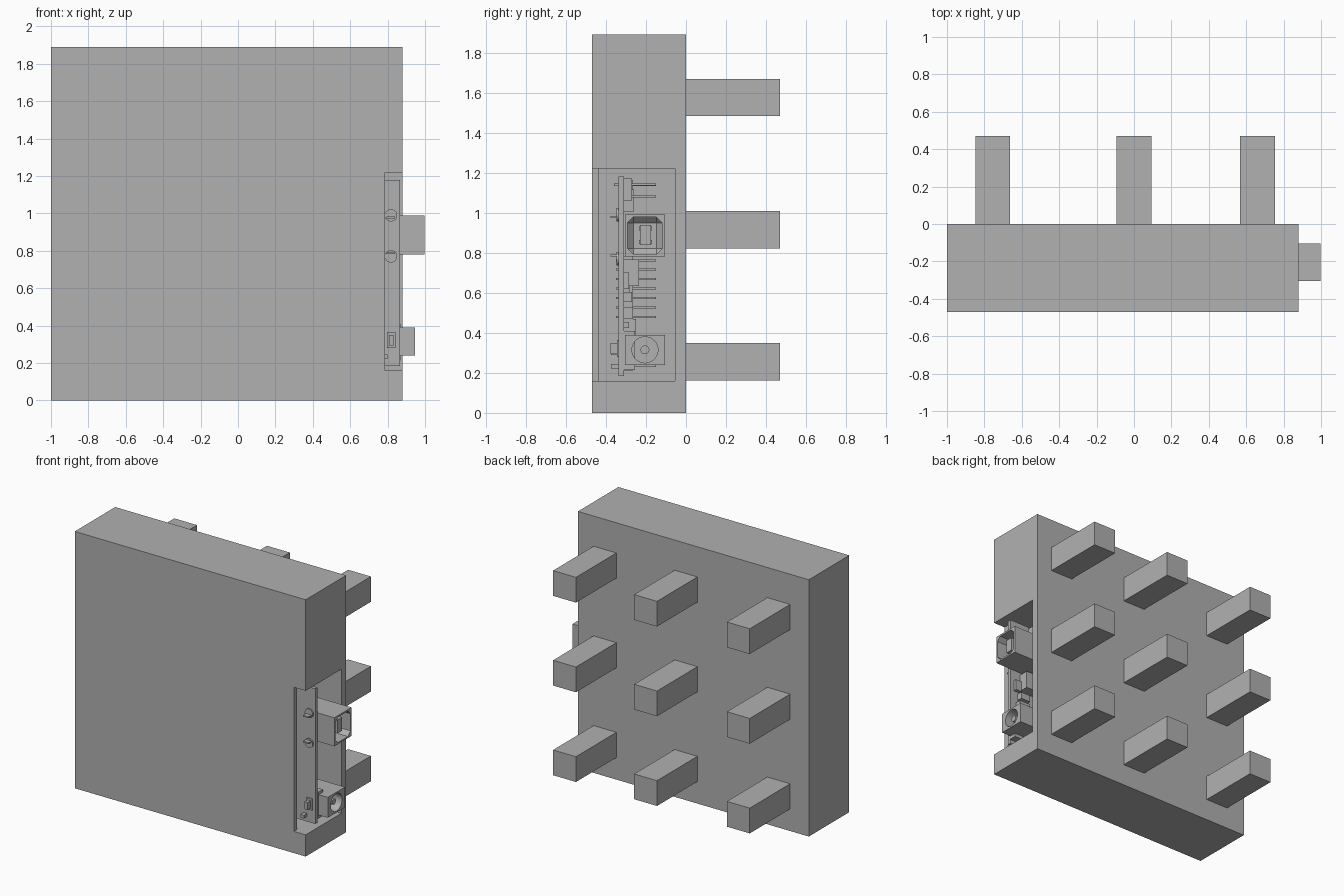
import bpy
import math

cube = bpy.data.objects.get("Cube")
if cube:
    bpy.data.objects.remove(cube, do_unlink=True)

grey = bpy.data.materials.new("plain grey")
grey.use_nodes = True
colour = (0.44, 0.44, 0.44, 1)
grey.diffuse_color = colour
grey.node_tree.nodes["Principled BSDF"].inputs["Base Color"].default_value = colour


def finish(ob, name):
    ob.name = name
    ob.data.materials.clear()
    ob.data.materials.append(grey)
    return ob


def box(name, x, y, z):
    """Box from (min, max) pairs."""
    bpy.ops.mesh.primitive_cube_add(size=1)
    ob = bpy.context.object
    for v in ob.data.vertices:
        v.co = [r[0] if c < 0 else r[1] for c, r in zip(v.co, (x, y, z))]
    return finish(ob, name)


def rod(name, centre, radius, depth, axis, sides=32):
    """Cylinder along x or y."""
    turn = (0, math.pi / 2, 0) if axis == "x" else (math.pi / 2, 0, 0)
    bpy.ops.mesh.primitive_cylinder_add(vertices=sides, radius=radius, depth=depth,
                                        location=centre, rotation=turn)
    bpy.ops.object.shade_smooth_by_angle()
    return finish(bpy.context.object, name)


def chamfer(ob, width):
    mod = ob.modifiers.new("chamfer", "BEVEL")
    mod.width, mod.segments = width, 1
    bpy.context.view_layer.objects.active = ob
    bpy.ops.object.modifier_apply(modifier=mod.name)


def cut(ob, cutter):
    cutter.hide_render = True
    mod = ob.modifiers.new("cut", "BOOLEAN")
    mod.operation, mod.solver, mod.object = "DIFFERENCE", "EXACT", cutter
    bpy.context.view_layer.objects.active = ob
    bpy.ops.object.modifier_apply(modifier=mod.name)
    bpy.data.objects.remove(cutter, do_unlink=True)


# Case with a deep side pocket and a notch in its front lip
case = box("case", (-1, 0.88), (-0.47, 0), (0, 1.89))
cut(case, box("pocket_cutter", (-0.45, 0.95), (-0.435, -0.055), (0.16, 1.22)))
cut(case, box("lip_cutter", (0.785, 0.95), (-0.55, -0.4), (0.16, 1.22)))

# Nine square pegs on the back
for x in (-0.755, 0, 0.66):
    for z in (0.255, 0.915, 1.575):
        box("peg", (x - 0.093, x + 0.093), (-0.01, 0.47), (z - 0.093, z + 0.093))

# Circuit board
TOP = -0.31
box("circuit_board", (-0.42, 0.865), (-0.336, TOP), (0.185, 1.18))

# Square data socket: hollow shell, chamfered opening and tongue
socket = box("data_socket", (0.69, 0.998), (-0.305, -0.105), (0.78, 0.99))
mouth = box("mouth_cutter", (0.74, 1.1), (-0.293, -0.117), (0.792, 0.978))
chamfer(mouth, 0.03)
cut(socket, mouth)
box("socket_tongue", (0.73, 0.97), (-0.23, -0.175), (0.838, 0.938))
for z in (0.843, 0.91):
    for y in (-0.236, -0.175):
        box("socket_contact", (0.73, 0.95), (y, y + 0.006), (z, z + 0.02))

# Round power socket
jack = box("power_socket", (0.62, 0.945), (-0.305, -0.105), (0.24, 0.39))
cut(jack, rod("bore_cutter", (0.88, -0.205, 0.315), 0.065, 0.36, "x"))
rod("power_pin", (0.81, -0.205, 0.315), 0.022, 0.23, "x", 20)
box("power_socket_foot", (0.66, 0.87), (TOP, -0.255), (0.215, 0.41))

# Solder joints and tabs on the front of the board
for z, tab in ((0.99, 0.978), (0.77, 0.787)):
    rod("solder_pad", (0.818, -0.34, z), 0.033, 0.012, "y")
    box("socket_tab", (0.795, 0.84), (-0.378, -0.33), (tab - 0.005, tab + 0.005))
slot = box("power_tab_pad", (0.797, 0.843), (-0.345, -0.33), (0.28, 0.365))
box("power_tab", (0.808, 0.832), (-0.378, -0.33), (0.295, 0.35))
box("power_side_tab", (0.77, 0.798), (-0.375, -0.33), (0.222, 0.245))
box("power_rear_tab", (0.63, 0.65), (-0.375, -0.33), (0.29, 0.35))

# Pin strips along both long edges
for z, start in ((1.14, -0.3), (0.235, -0.35)):
    box("pin_strip", (start, 0.56), (TOP, -0.265), (z - 0.024, z + 0.024))
    for i in range(17):
        x = start + 0.03 + i * 0.05
        box("edge_pin", (x - 0.006, x + 0.006), (-0.36, -0.15), (z - 0.006, z + 0.006))

# Pin block and short strip
box("pin_block", (-0.35, -0.25), (TOP, -0.265), (0.45, 0.78))
for i in range(7):
    z = 0.48 + i * 0.047
    box("block_pin", (-0.305, -0.295), (-0.35, -0.15), (z - 0.005, z + 0.005))
box("edge_strip", (0.62, 0.70), (TOP, -0.27), (1.06, 1.17))
for z in (1.08, 1.14):
    box("strip_pin", (0.65, 0.66), (TOP, -0.15), (z - 0.005, z + 0.005))

# Chips and small parts
chips = (
    ("regulator", 0.7, 0.7, 0.16, 0.13, 0.075),
    ("long_chip", 0.0, 0.4, 0.7, 0.14, 0.06),
    ("small_chip", 0.55, 0.62, 0.12, 0.12, 0.03),
    ("crystal", 0.76, 0.58, 0.08, 0.05, 0.04),
    ("diode", 0.77, 0.5, 0.09, 0.06, 0.045),
    ("capacitor", 0.8, 0.44, 0.04, 0.03, 0.025),
    ("fuse", 0.81, 0.66, 0.05, 0.08, 0.025),
    ("button", 0.55, 1.06, 0.11, 0.11, 0.05),
)
for name, x, z, w, h, d in chips:
    box(name, (x - w / 2, x + w / 2), (TOP - 0.002, TOP + d), (z - h / 2, z + h / 2))
